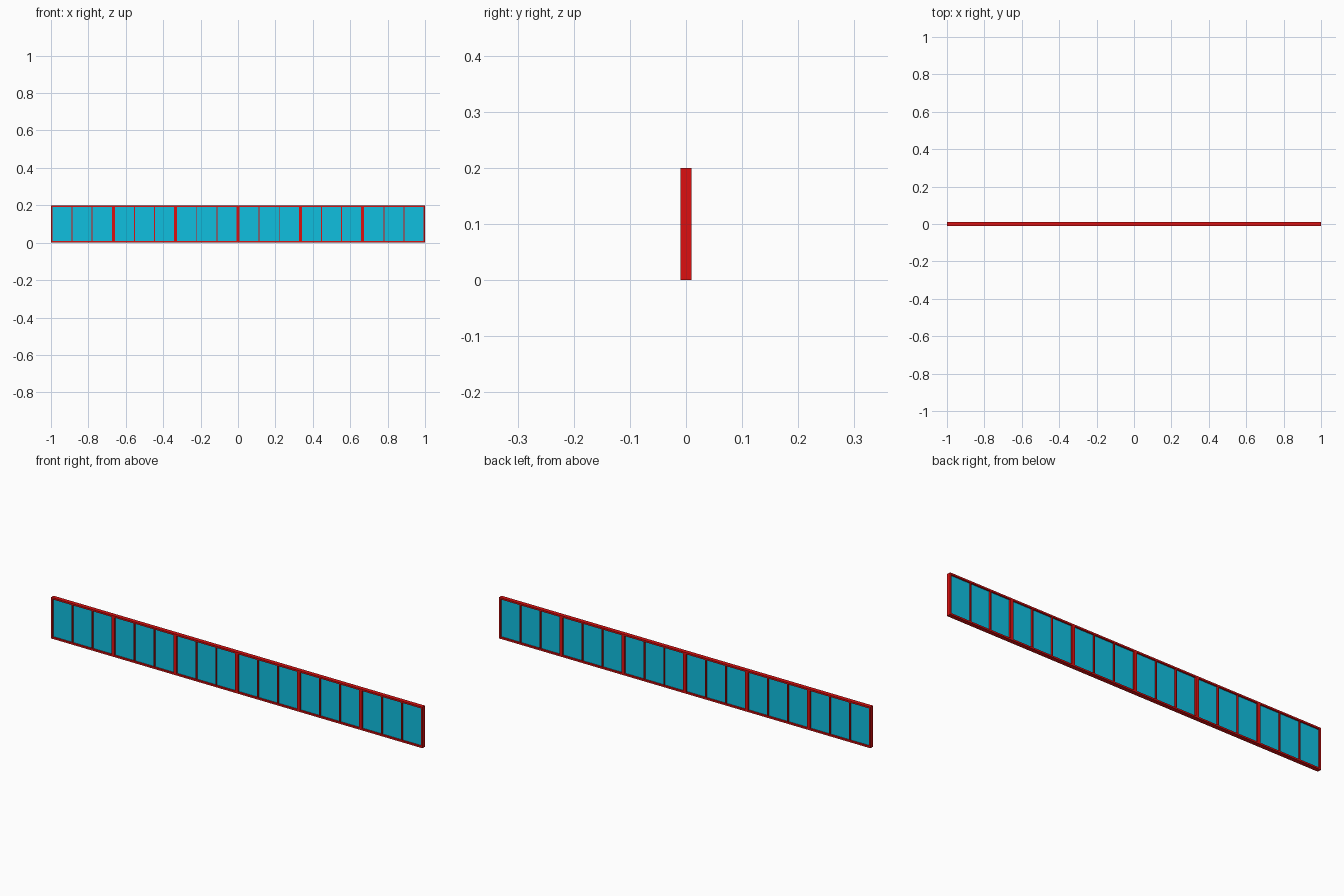
import bpy, bmesh
from mathutils import Matrix, Vector

if "Cube" in bpy.data.objects:
    bpy.data.objects.remove(bpy.data.objects["Cube"])

MODULES, PANES = 6, 3
LENGTH, HEIGHT, DEPTH = 2.0, 0.2, 0.02
BAR, MULLION, GLASS = 0.008, 0.005, 0.004
W = LENGTH / MODULES


def material(name, color):
    m = bpy.data.materials.new(name)
    m.diffuse_color = color
    m.use_nodes = True
    m.node_tree.nodes["Principled BSDF"].inputs["Base Color"].default_value = m.diffuse_color
    return m


red = material("red_paint", (0.72, 0.005, 0.005, 1))
blue = material("blue_glass", (0.005, 0.52, 0.74, 1))


def boxes(name, spans, depth, mat):
    """One object from (x0, x1, z0, z1) boxes centred on y = 0."""
    bm = bmesh.new()
    for x0, x1, z0, z1 in spans:
        centre = Vector(((x0 + x1) / 2, 0, (z0 + z1) / 2))
        size = Matrix.Diagonal((x1 - x0, depth, z1 - z0, 1))
        bmesh.ops.create_cube(bm, size=1, matrix=Matrix.Translation(centre) @ size)
    mesh = bpy.data.meshes.new(name)
    bm.to_mesh(mesh)
    bm.free()
    mesh.materials.append(mat)
    ob = bpy.data.objects.new(name, mesh)
    bpy.context.collection.objects.link(ob)
    return ob


lo, hi = BAR, HEIGHT - BAR
pane = (W - 2 * BAR - (PANES - 1) * MULLION) / PANES

for i in range(MODULES):
    x = -LENGTH / 2 + i * W
    # Outer frame: bottom and top rails, two side stiles
    boxes(f"window_frame_{i + 1}", [
        (x, x + W, 0, lo), (x, x + W, hi, HEIGHT),
        (x, x + BAR, lo, hi), (x + W - BAR, x + W, lo, hi)], DEPTH, red)
    # Panes and the thin dividers between them
    starts = [x + BAR + k * (pane + MULLION) for k in range(PANES)]
    boxes(f"mullions_{i + 1}",
          [(s - MULLION, s, lo, hi) for s in starts[1:]], DEPTH, red)
    boxes(f"glass_panes_{i + 1}",
          [(s, s + pane, lo, hi) for s in starts], GLASS, blue)
